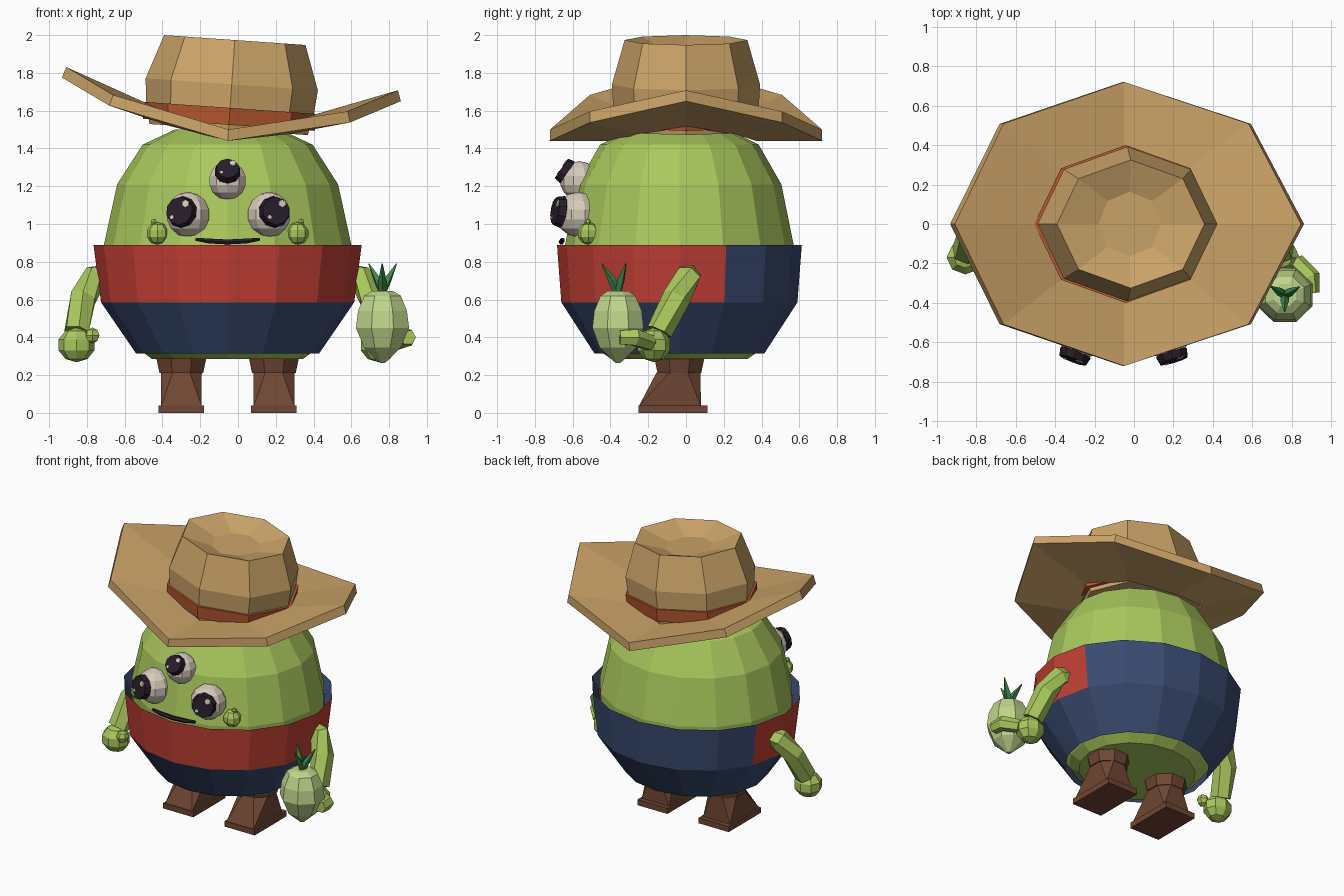
import bpy, bmesh, math
from mathutils import Vector, Matrix

cube = bpy.data.objects.get("Cube")
if cube:
    bpy.data.objects.remove(cube)


def material(name, r, g, b):
    m = bpy.data.materials.new(name)
    m.use_nodes = True
    m.diffuse_color = (r, g, b, 1)
    m.node_tree.nodes["Principled BSDF"].inputs["Base Color"].default_value = (r, g, b, 1)
    return m


GREEN = material("skin green", .40, .58, .11)
RED = material("shirt red", .54, .05, .035)
BLUE = material("denim blue", .042, .07, .165)
STRAW = material("straw tan", .60, .37, .14)
ORANGE = material("band orange", .48, .10, .03)
BROWN = material("boot brown", .16, .062, .033)
WHITE = material("eye white", .68, .60, .50)
DARK = material("pupil dark", .02, .012, .022)
PALE = material("fruit pale green", .52, .67, .26)
LEAF = material("leaf green", .05, .24, .07)

CX, CY = -.055, -.035  # body axis


def finish(name, bm, *mats):
    mesh = bpy.data.meshes.new(name)
    bm.to_mesh(mesh)
    bm.free()
    for m in mats:
        mesh.materials.append(m)
    ob = bpy.data.objects.new(name, mesh)
    bpy.context.collection.objects.link(ob)
    return ob


def skin(bm, rings, caps=True):
    """Join equal vertex rings with quads."""
    for a, b in zip(rings, rings[1:]):
        n = len(a)
        for i in range(n):
            j = (i + 1) % n
            bm.faces.new((a[i], a[j], b[j], b[i]))
    if caps:
        bm.faces.new(rings[0][::-1])
        bm.faces.new(rings[-1])


def loft(name, mat, n, profile, centre=(0, 0, 0), caps=True, phase=0, tilt=0):
    """Elliptical rings (z, rx, ry) stacked upward."""
    bm = bmesh.new()
    rings = []
    for z, rx, ry in profile:
        angles = [math.tau * (i + phase) / n for i in range(n)]
        rings.append([bm.verts.new((rx * math.cos(a), ry * math.sin(a), z)) for a in angles])
    skin(bm, rings, caps)
    bm.transform(Matrix.Translation(centre) @ Matrix.Rotation(tilt, 4, 'Y'))
    return finish(name, bm, mat)


def tube(name, mat, points, radii, n=6):
    """Faceted tube along a path."""
    bm = bmesh.new()
    pts = [Vector(p) for p in points]
    rings = []
    for i, (p, r) in enumerate(zip(pts, radii)):
        d = pts[min(i + 1, len(pts) - 1)] - pts[max(i - 1, 0)]
        q = d.to_track_quat('Z', 'Y')
        angles = [math.tau * k / n for k in range(n)]
        rings.append([bm.verts.new(p + q @ Vector((r * math.cos(a), r * math.sin(a), 0))) for a in angles])
    skin(bm, rings)
    return finish(name, bm, mat)


def ball(name, mat, centre, r, u=8, v=5, scale=(1, 1, 1)):
    bm = bmesh.new()
    bmesh.ops.create_uvsphere(bm, u_segments=u, v_segments=v, radius=r)
    bm.transform(Matrix.Translation(centre) @ Matrix.Diagonal((*scale, 1)))
    return finish(name, bm, mat)


def disc(name, mat, frame, x, y, z, r, depth, n=10):
    bm = bmesh.new()
    bmesh.ops.create_cone(bm, cap_ends=True, segments=n, radius1=r, radius2=r * .88, depth=depth)
    bm.transform(frame @ Matrix.Translation((x, y, z)))
    return finish(name, bm, mat)


# Body
loft("body", GREEN, 16, [(.285, .40, .36), (.33, .46, .425), (.585, .63, .585), (.89, .655, .605),
     (1.21, .585, .54), (1.42, .45, .42), (1.5, .28, .26)], (CX, CY, 0))

# Overalls: red front panel on the upper band, blue elsewhere
overalls = loft("overalls", BLUE, 16, [(.315, .485, .45), (.585, .67, .625), (.89, .71, .648),
                (.80, .66, .61)], (CX, CY, 0), caps=False)
overalls.data.materials.append(RED)
for f in overalls.data.polygons:
    if .7 < f.center.z < .8 and f.center.y < .2 and f.normal.to_2d().dot(f.center.to_2d()) > 0:
        f.material_index = 1

# Hat
HAT = (-.05, 0, 1.5)
TILT = math.radians(4)
loft("hat_crown", STRAW, 8, [(0, .42, .37), (.11, .445, .385), (.24, .457, .392), (.475, .375, .325),
     (.415, .16, .165)], HAT, tilt=TILT)
loft("hat_band", ORANGE, 8, [(.025, .455, .39), (.115, .465, .40)], HAT, tilt=TILT)

bm = bmesh.new()
rings = []
for rx, ry, lifts in ((.88, .72, (.27, .14, 0)), (.42, .37, (.10, .055, 0))):
    ring = []
    for i in range(8):
        a = math.tau * i / 8
        lift = lifts[(0, 1, 2, 1)[i % 4]]
        ring.append(bm.verts.new((rx * math.cos(a), ry * math.sin(a), lift)))
    rings.append(ring)
skin(bm, rings, caps=False)
bm.transform(Matrix.Translation(HAT) @ Matrix.Rotation(TILT, 4, 'Y'))
brim = finish("hat_brim", bm, STRAW)
solid = brim.modifiers.new("thickness", 'SOLIDIFY')
solid.thickness = .06
solid.offset = -1

# Eyes: ball, raised pupil and two glints each
for name, centre, r, look, pr in (
        ("right", (-.265, -.57, 1.05), .12, (-.38, -1, .16), .085),
        ("left", (.165, -.57, 1.05), .12, (.30, -1, .16), .085),
        ("upper", (CX, -.565, 1.23), .103, (0, -.8, .55), .07)):
    ball(name + "_eye", WHITE, centre, r, 10, 7)
    q = Vector(look).to_track_quat('Z', 'Y')
    frame = Matrix.Translation(centre) @ q.to_matrix().to_4x4()
    disc(name + "_pupil", DARK, frame, 0, 0, r * .92, pr, .04)
    top = r * .92 + .021
    disc(name + "_glint", WHITE, frame, pr * .4, pr * .45, top, pr * .27, .006, 6)
    disc(name + "_small_glint", WHITE, frame, -pr * .45, -pr * .4, top, pr * .15, .006, 6)

# Mouth follows the curve of the face
mouth = [(CX + x, CY - .625 + .28 * x * x, .905 + .5 * x * x) for x in (-.17, -.1, 0, .1, .17)]
tube("mouth", DARK, mouth, (.009, .015, .015, .015, .009))

for side, s in (("left", 1), ("right", -1)):
    # Cheek with a small wart
    x = CX + s * .37
    ball(side + "_cheek", GREEN, (x, -.515, .95), .06)
    ball(side + "_cheek_wart", GREEN, (x + s * .02, -.52, 1.01), .018, 6, 4)

    # Arm and fist
    x = CX + s * .80
    tube(side + "_arm", GREEN, [(CX + s * .60, .02, .74), (CX + s * .70, .01, .72),
         (CX + s * .765, -.05, .61), (x, -.14, .43)], (.06, .07, .075, .07))
    ball(side + "_fist", GREEN, (x, -.17, .36), .10, 8, 5, (1, .9, .92))

    # Boot: octagonal collar on a wedge-toed foot with a flat sole
    x = CX + s * .245
    loft(side + "_ankle", BROWN, 8, [(.20, .10, .10), (.34, .10, .10)], (x, -.035, 0), phase=.5)
    loft(side + "_boot_cuff", BROWN, 8, [(.21, .125, .125), (.285, .142, .142), (.295, .13, .13)],
         (x, -.035, 0), phase=.5)
    bm = bmesh.new()
    for i in range(8):
        a = math.tau * (i + .5) / 8
        bm.verts.new((x + .117 * math.cos(a), -.04 + .125 * math.sin(a), .215))
    for dx in (-.108, 0, .108):
        for y in (-.25, .08):
            bm.verts.new((x + dx, y, .035))
    bmesh.ops.convex_hull(bm, input=bm.verts)
    finish(side + "_boot", bm, BROWN)
    bm = bmesh.new()
    bmesh.ops.create_cube(bm, size=1, matrix=Matrix.Translation((x, -.07, .02))
                          @ Matrix.Diagonal((.24, .365, .04, 1)))
    finish(side + "_sole", bm, BROWN)

# Thumbs, the left one wrapped round the fruit
ball("right_thumb", GREEN, (-.77, -.215, .41), .042, 6, 4)
tube("left_thumb", GREEN, [(.82, -.19, .37), (.895, -.27, .40), (.90, -.35, .40)], (.045, .05, .042))

# Fruit with three spiky leaves
FRUIT = (.765, -.36, 0)
loft("fruit", PALE, 8, [(.265, .015, .015), (.345, .105, .105), (.45, .152, .147), (.54, .14, .136),
     (.62, .105, .10), (.645, .06, .06)], FRUIT, phase=.5)
base = Vector(FRUIT)
for i in range(3):
    a = math.tau * (i / 3 + .08)
    out = Vector((math.cos(a), math.sin(a), 0))
    tube("fruit_leaf", LEAF, [base + Vector((0, 0, .63)), base + out * .03 + Vector((0, 0, .70)),
         base + out * .085 + Vector((0, 0, .79))], (.018, .022, .003), 4)
